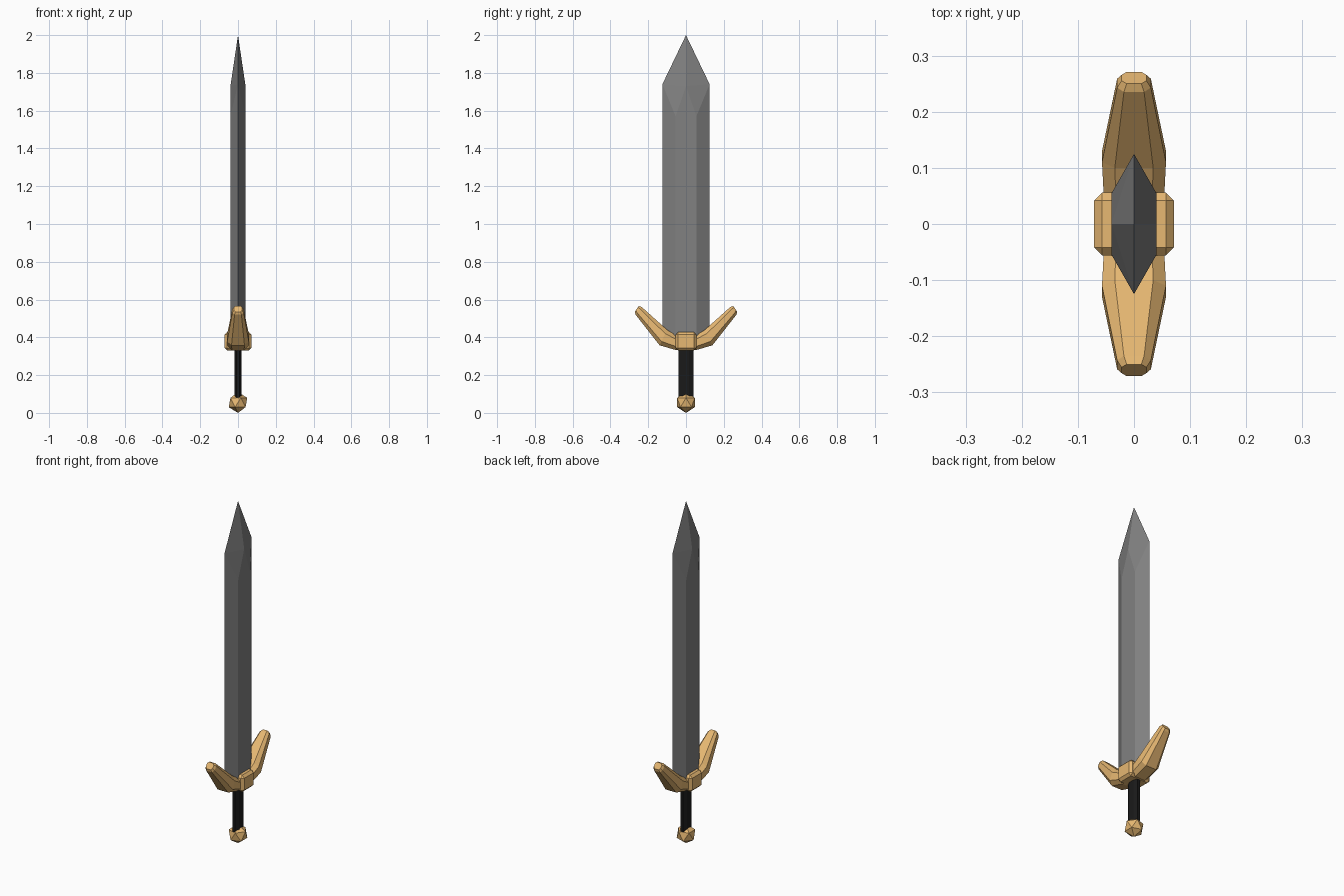
import bpy, bmesh
from math import radians, cos, sin

if "Cube" in bpy.data.objects:
    bpy.data.objects.remove(bpy.data.objects["Cube"])


def material(name, color):
    m = bpy.data.materials.new(name)
    m.diffuse_color = (*color, 1)
    m.use_nodes = True
    m.node_tree.nodes["Principled BSDF"].inputs["Base Color"].default_value = m.diffuse_color
    return m


gold = material("gold", (0.80, 0.48, 0.17))
steel = material("steel", (0.22, 0.22, 0.22))
black = material("black_leather", (0.01, 0.01, 0.01))


def finish(name, bm, mat):
    bmesh.ops.recalc_face_normals(bm, faces=bm.faces)
    me = bpy.data.meshes.new(name)
    bm.to_mesh(me)
    bm.free()
    ob = bpy.data.objects.new(name, me)
    ob.data.materials.append(mat)
    bpy.context.collection.objects.link(ob)
    return ob


def loft(name, rings, mat):
    bm = bmesh.new()
    loops = [[bm.verts.new(p) for p in r] for r in rings]
    n = len(loops[0])
    for a, b in zip(loops, loops[1:]):
        for i in range(n):
            j = (i + 1) % n
            bm.faces.new((a[i], a[j], b[j], b[i]))
    bm.faces.new(loops[0])
    bm.faces.new(loops[-1])
    return finish(name, bm, mat)


# blade: flattened hexagon section with a faceted point (convex, so use a hull)
bm = bmesh.new()
points = [(0, 0, 2.0)]
for s in (-1, 1):
    points += [(0, s * 0.125, 0.36), (0, s * 0.125, 1.74), (s * 0.04, 0, 1.73)]
    for t in (-1, 1):
        points += [(s * 0.04, t * 0.055, 0.36), (s * 0.04, t * 0.055, 1.57)]
for p in points:
    bm.verts.new(p)
bmesh.ops.convex_hull(bm, input=bm.verts)
bmesh.ops.dissolve_limit(bm, angle_limit=radians(0.5), verts=bm.verts, edges=bm.edges)
finish("blade", bm, steel)

# grip: oval eight-sided bar
loft("grip", [[(0.019 * cos(radians(45 * i + 22.5)) / 0.924,
                0.040 * sin(radians(45 * i + 22.5)) / 0.924, z) for i in range(8)]
              for z in (0.06, 0.36)], black)

# pommel: low-poly ball
bm = bmesh.new()
bmesh.ops.create_icosphere(bm, subdivisions=1, radius=0.055)
bmesh.ops.translate(bm, verts=bm.verts, vec=(0, 0, 0.055))
finish("pommel", bm, gold)

# guard centre: chamfered block
bm = bmesh.new()
bmesh.ops.create_cube(bm, size=1)
bmesh.ops.scale(bm, verts=bm.verts, vec=(0.142, 0.112, 0.098))
bmesh.ops.translate(bm, verts=bm.verts, vec=(0, 0, 0.379))
bmesh.ops.bevel(bm, geom=bm.edges[:], offset=0.014, segments=1, affect='EDGES')
finish("guard_block", bm, gold)

# guard wings: (bottom y, z), (top y, z), half width
stations = [((0.00, 0.335), (0.00, 0.400), 0.054),
            ((0.055, 0.333), (0.05, 0.408), 0.054),
            ((0.14, 0.358), (0.10, 0.440), 0.057),
            ((0.267, 0.520), (0.235, 0.561), 0.030),
            ((0.271, 0.535), (0.250, 0.566), 0.022)]
section = [(-0.6, 0), (0.6, 0), (1, 0.25), (1, 0.75),
           (0.6, 1), (-0.6, 1), (-1, 0.75), (-1, 0.25)]
for side, name in ((1, "guard_wing_back"), (-1, "guard_wing_front")):
    rings = [[(u * w, side * (b[0] + (t[0] - b[0]) * v), b[1] + (t[1] - b[1]) * v)
              for u, v in section] for b, t, w in stations]
    loft(name, rings, gold)
